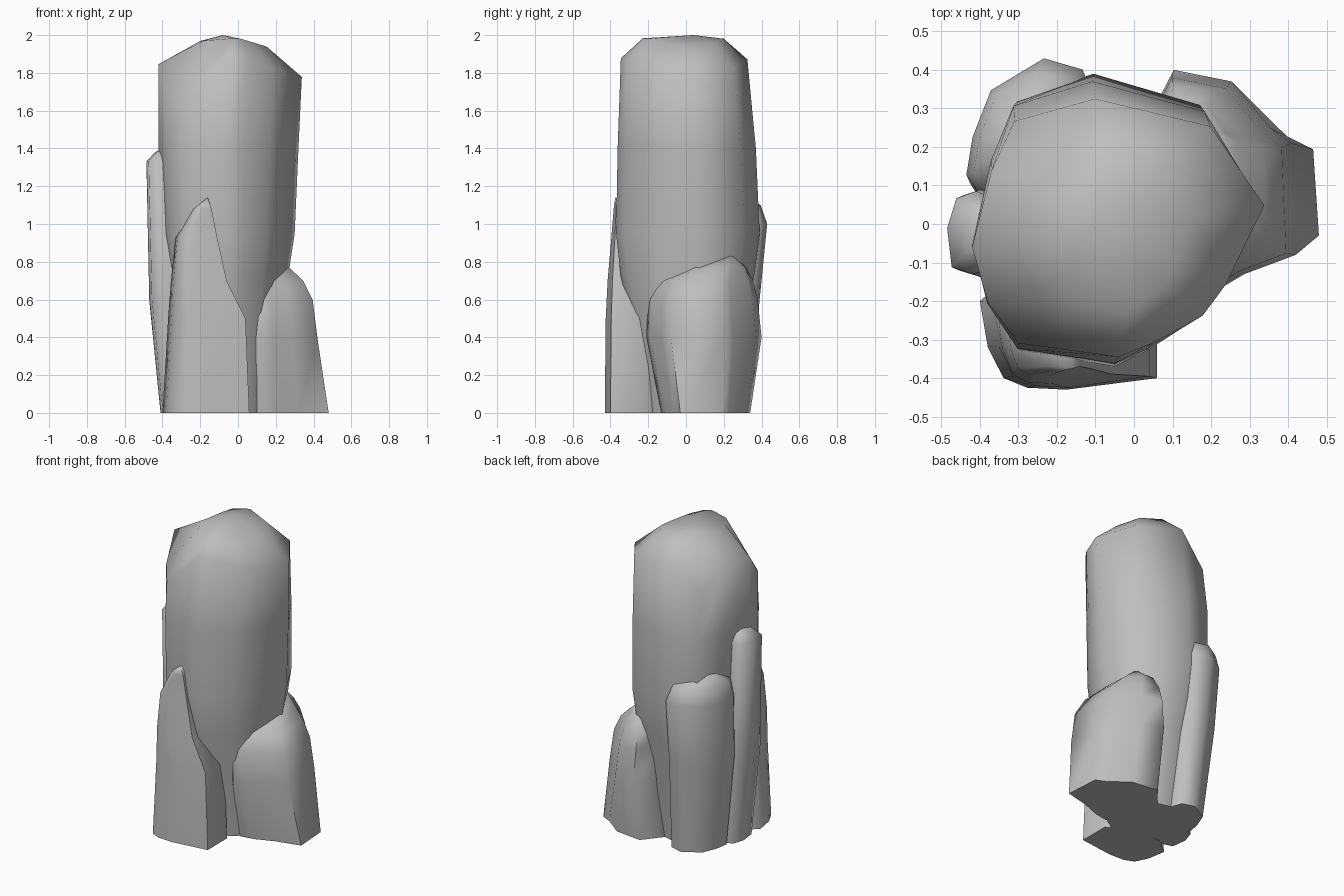
import bpy
import bmesh
import math

cube = bpy.data.objects.get("Cube")
if cube:
    bpy.data.objects.remove(cube, do_unlink=True)

# One stone colour for every part
stone = bpy.data.materials.new("stone grey")
stone.use_nodes = True
grey = (0.52, 0.52, 0.52, 1)
stone.diffuse_color = grey
stone.node_tree.nodes["Principled BSDF"].inputs["Base Color"].default_value = grey


def rock(name, outline, levels, apex, drop=None, tilted=0):
    """Loft an outline through levels (z, x min, x max, y min, y max) to an apex.
    The last `tilted` rings are lowered by drop(x, y)."""
    xs, ys = zip(*outline)
    left, front = min(xs), min(ys)
    width, depth = max(xs) - left, max(ys) - front
    bm = bmesh.new()
    rings = []
    for i, (z, x0, x1, y0, y1) in enumerate(levels):
        ring = []
        for px, py in outline:
            x = x0 + (px - left) / width * (x1 - x0)
            y = y0 + (py - front) / depth * (y1 - y0)
            sink = drop(x, y) if i >= len(levels) - tilted else 0
            ring.append(bm.verts.new((x, y, z - sink)))
        rings.append(ring)
    count = len(outline)
    for low, high in zip(rings, rings[1:]):
        for i in range(count):
            j = (i + 1) % count
            bm.faces.new((low[i], low[j], high[j], high[i]))
    tip = bm.verts.new(apex)
    for i in range(count):
        bm.faces.new((rings[-1][i], rings[-1][(i + 1) % count], tip))
    bm.faces.new(rings[0][::-1])
    bmesh.ops.recalc_face_normals(bm, faces=bm.faces)
    mesh = bpy.data.meshes.new(name)
    bm.to_mesh(mesh)
    bm.free()
    mesh.materials.append(stone)
    obj = bpy.data.objects.new(name, mesh)
    bpy.context.collection.objects.link(obj)
    bpy.ops.object.select_all(action="DESELECT")
    obj.select_set(True)
    bpy.context.view_layer.objects.active = obj
    bpy.ops.object.shade_smooth_by_angle(angle=math.radians(72))
    return obj


def shoulder_drop(x, y):
    """Lower the rim toward the right and at the two left-hand corners."""
    corner = max(0, abs(y) - x - 0.5)
    return 0.3 * max(0, x) + 0.08 * max(0, -x) + 2 * corner


# Tall central pillar, narrow at the foot, with a slanted domed top
rock("main_pillar",
     [(-.42, -.04), (-.38, -.2), (-.3, -.32), (-.04, -.36), (.05, -.32), (.18, -.24),
      (.24, -.15), (.34, .08), (.2, .31), (-.1, .39), (-.31, .325), (-.37, .18)],
     [(0, -.28, .19, -.21, .24),
      (.5, -.33, .24, -.29, .31),
      (.72, -.36, .265, -.345, .36),
      (.95, -.4, .3, -.37, .39),
      (1.4, -.42, .32, -.362, .37),
      (1.88, -.42, .338, -.345, .325),
      (1.985, -.2, .15, -.23, .2)],
     (-.08, .04, 2), shoulder_drop, 2)

# Pointed slab leaning on the front
rock("front_spike",
     [(.06, -.4), (.06, -.2), (-.05, -.12), (-.3, -.12), (-.39, -.2),
      (-.37, -.32), (-.33, -.4), (-.27, -.425), (-.17, -.43)],
     [(0, -.4, .06, -.43, -.12),
      (.5, -.37, .04, -.425, -.12),
      (.7, -.355, -.06, -.415, -.15),
      (.93, -.33, -.11, -.395, -.2),
      (1.08, -.24, -.14, -.383, -.25)],
     (-.16, -.375, 1.14))

# Broad low boulder on the right
rock("right_boulder",
     [(.48, -.07), (.465, .22), (.4, .26), (.28, .38), (.1, .41),
      (0, .25), (.05, -.15), (.11, -.2), (.2, -.18), (.32, -.12)],
     [(0, 0, .48, -.13, .34),
      (.4, .02, .42, -.21, .4),
      (.6, .02, .395, -.2, .38),
      (.7, .04, .345, -.15, .355),
      (.77, .08, .27, -.02, .32)],
     (.18, .24, .84))

# Slab leaning outward at the back
rock("back_slab",
     [(-.435, .12), (-.42, .22), (-.375, .345), (-.245, .43), (-.15, .4),
      (-.1, .25), (-.2, .05), (-.4, .06)],
     [(0, -.36, -.07, .04, .335),
      (.6, -.425, -.08, .04, .39),
      (1, -.435, -.08, .06, .43),
      (1.1, -.415, -.12, .08, .395)],
     (-.32, .22, 1.19))

# Thin tall sliver on the left side
rock("left_sliver",
     [(-.485, -.01), (-.455, .075), (-.39, .095), (-.25, .05),
      (-.25, -.1), (-.4, -.14), (-.47, -.12)],
     [(0, -.41, -.22, -.13, .08),
      (.6, -.47, -.25, -.14, .095),
      (1.33, -.485, -.3, -.13, .085),
      (1.38, -.44, -.32, -.08, .05)],
     (-.4, 0, 1.4))
